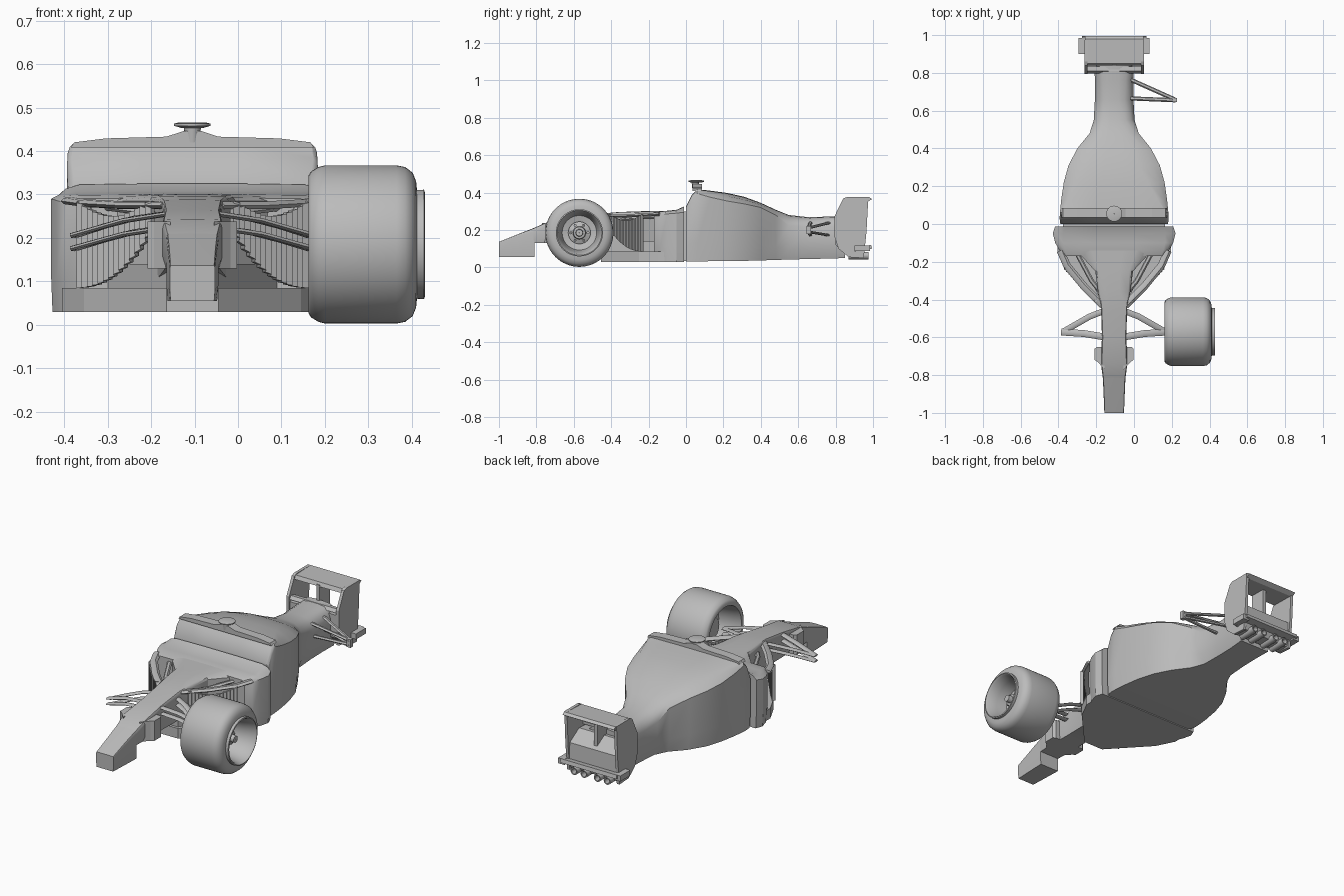
import bpy, bmesh, math
from mathutils import Vector

CX = -0.105  # centre line of the car body
grey = bpy.data.materials.new("plain grey")
grey.diffuse_color = (0.5, 0.5, 0.5, 1)


def make(name, verts, faces, smooth=None):
    me = bpy.data.meshes.new(name)
    me.from_pydata([tuple(v) for v in verts], [], faces)
    bm = bmesh.new()
    bm.from_mesh(me)
    bmesh.ops.recalc_face_normals(bm, faces=bm.faces)
    bm.to_mesh(me)
    bm.free()
    me.materials.append(grey)
    ob = bpy.data.objects.new(name, me)
    bpy.context.collection.objects.link(ob)
    if smooth:
        bpy.ops.object.select_all(action='DESELECT')
        ob.select_set(True)
        bpy.context.view_layer.objects.active = ob
        bpy.ops.object.shade_smooth_by_angle(angle=math.radians(smooth))
    return ob


def skin(name, rings, smooth=None, loop=False):
    """Join equal rings of points; cap the ends unless the rings form a loop."""
    n, m = len(rings[0]), len(rings)
    faces = []
    for i in range(m if loop else m - 1):
        j = (i + 1) % m
        faces += [(i*n + k, i*n + (k+1) % n, j*n + (k+1) % n, j*n + k) for k in range(n)]
    if not loop:
        faces += [tuple(range(n)), tuple(range((m-1)*n, m*n))]
    return make(name, [p for r in rings for p in r], faces, smooth)


def hull(name, stations, smooth=30):
    """Loft along y. Station: y, bottom half width, side half width, side z, top half width, z0, z1."""
    rings = []
    for y, wb, ws, zs, wt, z0, z1 in stations:
        zm = z0 + (zs - z0) * 0.3
        half = [(wb, z0), (ws, zm), (ws, zs), ((ws + wt)/2 + (ws - wt)*0.12, zs + (z1 - zs)*0.6),
                (wt, zs + (z1 - zs)*0.92), (wt * 0.4, z1)]
        pts = half + [(-x, z) for x, z in reversed(half)]
        rings.append([(CX + x, y, z) for x, z in pts])
    return skin(name, rings, smooth)


def prism(name, pts, axis, lo, hi):
    """Extrude a 2D outline along an axis."""
    def at(p, t):
        return {'x': (t, p[0], p[1]), 'y': (p[0], t, p[1]), 'z': (p[0], p[1], t)}[axis]
    return skin(name, [[at(p, t) for p in pts] for t in (lo, hi)])


def box(name, x0, x1, y0, y1, z0, z1):
    return prism(name, [(x0, y0), (x1, y0), (x1, y1), (x0, y1)], 'z', z0, z1)


def blade(name, path, width, thick):
    """Flat strut along a path, blade width lying in the ground plane."""
    path = [Vector(p) for p in path]
    rings = []
    for i, p in enumerate(path):
        d = (path[min(i+1, len(path)-1)] - path[max(i-1, 0)]).normalized()
        s = d.cross(Vector((0, 0, 1))).normalized()
        u = s.cross(d)
        rings.append([p + s*width*a + u*thick*b
                      for a, b in ((.5, 0), (.2, .5), (-.3, .4), (-.5, 0), (-.3, -.4), (.2, -.5))])
    return skin(name, rings, 40)


def lathe(name, profile, centre, axis, n=48, loop=True):
    rings = []
    for i in range(n):
        a = 2 * math.pi * i / n
        c, s = math.cos(a), math.sin(a)
        ring = []
        for t, r in profile:
            v = {'x': (t, r*c, r*s), 'y': (r*c, t, r*s), 'z': (r*c, r*s, t)}[axis]
            ring.append(Vector(centre) + Vector(v))
        rings.append(ring)
    return skin(name, rings, 35, loop)


# Nose tip and raised nose
hull("nose_tip", [
    (-1.0, .05, .052, .13, .05, .055, .137),
    (-.9, .054, .056, .165, .053, .055, .177),
    (-.81, .057, .06, .19, .057, .055, .212)], 20)
hull("nose", [
    (-.815, .058, .06, .19, .057, .13, .21),
    (-.74, .062, .07, .225, .065, .13, .243),
    (-.6, .06, .065, .25, .06, .13, .265),
    (-.45, .062, .068, .27, .065, .13, .288),
    (-.36, .085, .085, .28, .075, .1, .296),
    (-.25, .1, .1, .285, .08, .06, .3),
    (-.14, .2, .2, .285, .12, .03, .302)])
for s in (-1, 1):
    prism("nose_side_block", [(CX + s*x, y) for x, y in
          ((.05, -.77), (.088, -.73), (.103, -.72), (.103, -.66), (.09, -.65), (.05, -.65))], 'z', .13, .238)

# Front body with side walls, keel floor below it
hull("front_body", [
    (-.17, .255, .262, .272, .25, .03, .292),
    (-.14, .285, .29, .28, .26, .03, .3),
    (-.1, .308, .312, .286, .27, .03, .303),
    (-.05, .322, .325, .29, .27, .03, .308),
    (-.012, .308, .312, .295, .26, .03, .325)])
prism("floor", [(CX + x, y) for x, y in
      ((-.06, -.455), (.06, -.455), (.25, -.25), (.30, -.15), (.30, -.02),
       (-.30, -.02), (-.30, -.15), (-.25, -.25))], 'z', .03, .085)
prism("keel", [(CX + x, y) for x, y in
      ((-.05, -.44), (.05, -.44), (.2, -.16), (-.2, -.16))], 'z', .03, .14)
box("body_joint", CX - .27, CX + .27, -.03, .03, .035, .3)

# Fluted side deflectors with a curved lower edge, and struts above them
for s in (-1, 1):
    rows = []
    for i in range(29):
        t = i / 28
        x = .095 + .17*t + (.004 if i % 2 else -.004)
        y = -.41 + .18*t
        low = .085 + .125*(1 - t)**2.2
        top = .285 - .035*math.sin(math.pi*t)
        rows.append([(CX + s*(x + d), y - d, z) for d, z in
                     ((-.004, low), (.004, low), (.004, top), (-.004, top))])
    skin("side_deflector", rows)
    blade("deflector_rail", [(CX + s*x, y, z) for x, y, z in
          ((.06, -.43, .275), (.16, -.33, .275), (.25, -.22, .28), (.285, -.14, .285))], .04, .018)
    blade("inner_rail", [(CX + s*x, y, z) for x, y, z in
          ((.055, -.38, .25), (.12, -.3, .26), (.2, -.15, .27))], .025, .015)
    # Front wishbones
    for z0, z1 in ((.258, .205), (.226, .175)):
        zm = z0 - .35*(z0 - z1)
        blade("front_arm", [(CX + s*x, y, z) for x, y, z in
              ((.04, -.6, z0), (.16, -.58, zm), (.28, -.572, z1))], .036, .012)
        blade("rear_arm", [(CX + s*x, y, z) for x, y, z in
              ((.04, -.455, z0), (.13, -.49, zm + .006), (.2, -.53, zm - .012), (.27, -.57, z1))], .032, .012)

# Engine cover, side pods and tail
hull("engine_cover", [
    (.0, .28, .285, .30, .27, .032, .325),
    (.03, .285, .289, .36, .278, .032, .385),
    (.06, .284, .287, .395, .275, .032, .418),
    (.13, .277, .28, .375, .23, .033, .41),
    (.22, .262, .267, .355, .18, .034, .398),
    (.31, .235, .242, .34, .13, .035, .378),
    (.4, .185, .195, .32, .1, .037, .345),
    (.48, .12, .13, .28, .075, .04, .308),
    (.55, .09, .108, .225, .06, .042, .28),
    (.66, .085, .102, .215, .055, .045, .268),
    (.76, .085, .102, .22, .06, .047, .272),
    (.85, .09, .105, .22, .07, .05, .275)], 32)
prism("cover_lip", [(CX + x, z) for x, z in
      ((-.28, .408), (.28, .408), (.272, .42), (.2, .429), (.06, .433), (.02, .446),
       (-.02, .446), (-.06, .433), (-.2, .429), (-.272, .42))], 'y', .035, .085)

# Camera on top
lathe("camera_stem", [(.42, .016), (.45, .011), (.456, .02)], (CX, .05, 0), 'z', 16, True)
lathe("camera_pod", [(.452, .001), (.453, .025), (.458, .042), (.463, .042), (.466, .03), (.466, .001)],
      (CX, .055, 0), 'z', 24)

# Rear suspension arm, one side only
for zi, zo in ((.238, .212), (.172, .19)):
    blade("rear_wishbone_front", [(CX + .085, .665, zi), (.22, .655, zo)], .022, .014)
    blade("rear_wishbone_back", [(CX + .085, .765, zi), (.215, .66, zo)], .022, .014)
box("rear_upright", .205, .228, .645, .668, .178, .222)

# Rear wing: end plates, top plane, lower planes and centre post
for s in (-1, 1):
    x = CX + s*.15
    prism("wing_end_plate", [(.795, .275), (.84, .368), (.86, .376), (.975, .376), (.965, .19),
                             (.95, .05), (.87, .055), (.815, .10), (.795, .16)], 'x', x - .008, x + .008)
    box("lower_flap_tip", CX + s*.15, CX + s*.188, .9, .985, .088, .118)
prism("wing_top", [(.84, .352), (.85, .372), (.98, .376), (.995, .365), (.97, .35)], 'x', CX - .155, CX + .155)
prism("wing_lower_plane", [(.797, .258), (.81, .275), (.835, .272), (.835, .258)], 'x', CX - .155, CX + .155)
prism("wing_base", [(.8, .12), (.8, .245), (.87, .25), (.95, .2), (.955, .1), (.94, .06), (.87, .058)],
      'x', CX - .147, CX + .147)
box("wing_post", CX - .01, CX + .01, .84, .93, .2, .36)
prism("diffuser_flap", [(.9, .085), (.9, .105), (.99, .12), (.995, .1)], 'x', CX - .17, CX + .17)
for x in (-.1, -.04, .04, .1):
    lathe("exhaust_pipe", [(.87, .02), (.975, .02), (.975, .014), (.93, .013), (.93, .001), (.87, .001)],
          (CX + x, 0, .063), 'y', 16)

# Front wheel with deep open rim
HUB = (0, -.57, .185)
lathe("tyre", [(.162, .14), (.162, .158), (.168, .168), (.185, .178), (.2, .182), (.365, .182), (.385, .178),
               (.402, .165), (.41, .145), (.412, .125), (.428, .126), (.43, .12), (.42, .113), (.37, .102),
               (.31, .092), (.3, .05), (.288, .05), (.285, .12), (.2, .132)], HUB, 'x', 64)
lathe("wheel_hub", [(.24, .001), (.24, .06), (.32, .06), (.33, .035), (.36, .032), (.362, .02),
                    (.385, .018), (.385, .001)], HUB, 'x', 24)
for i in range(6):
    a = i * math.pi / 3
    lathe("wheel_nut", [(.32, .001), (.32, .008), (.345, .008), (.345, .001)],
          (0, HUB[1] + .046*math.cos(a), HUB[2] + .046*math.sin(a)), 'x', 8)
